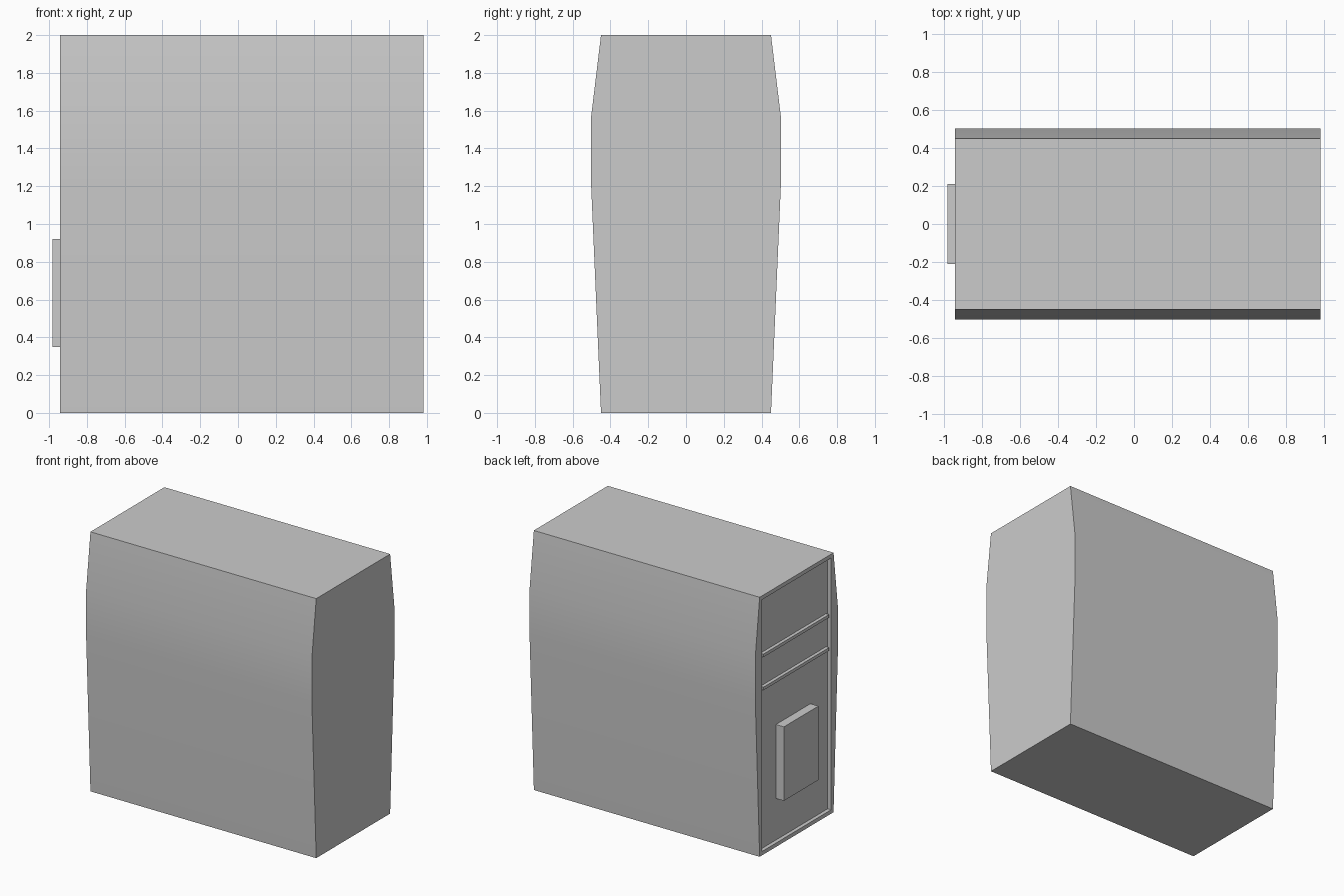
import bpy, bmesh

if "Cube" in bpy.data.objects:
    bpy.data.objects.remove(bpy.data.objects["Cube"])

FRONT, FLOOR, BACK = -0.943, -0.914, 0.982


def mesh_object(name, bm):
    bmesh.ops.recalc_face_normals(bm, faces=bm.faces)
    mesh = bpy.data.meshes.new(name)
    bm.to_mesh(mesh)
    bm.free()
    obj = bpy.data.objects.new(name, mesh)
    bpy.context.collection.objects.link(obj)
    return obj


def box(name, x0, x1, half_y, z0, z1):
    bm = bmesh.new()
    bmesh.ops.create_cube(bm, size=1)
    for v in bm.verts:
        v.co.x = x0 if v.co.x < 0 else x1
        v.co.y = half_y * (-1 if v.co.y < 0 else 1)
        v.co.z = z0 if v.co.z < 0 else z1
    return mesh_object(name, bm)


# case shell: bulging profile extruded from front panel to back
half = [(0.45, 0), (0.502, 1.2), (0.502, 1.57), (0.45, 2)]
profile = half + [(-y, z) for y, z in reversed(half)]
bm = bmesh.new()
face = bm.faces.new([bm.verts.new((FRONT, y, z)) for y, z in profile])
ext = bmesh.ops.extrude_face_region(bm, geom=[face], use_keep_orig=True)
for v in ext["geom"]:
    if isinstance(v, bmesh.types.BMVert):
        v.co.x = BACK
case = mesh_object("case_shell", bm)

# shallow recess for the front panel
cutter = box("panel_cutter", FRONT - 0.1, FLOOR, 0.42, 0.03, 1.97)
cutter.hide_render = True
mod = case.modifiers.new("panel_recess", "BOOLEAN")
mod.operation, mod.solver, mod.object = "DIFFERENCE", "EXACT", cutter
bpy.context.view_layer.objects.active = case
case.select_set(True)
cutter.select_set(False)
bpy.ops.object.modifier_apply(modifier=mod.name)
bpy.data.objects.remove(cutter)
bpy.ops.object.shade_smooth_by_angle(angle=0.5)

# drive bay divider bars
for i, z in enumerate((1.275, 1.53)):
    box(f"bay_divider_{i + 1}", FRONT + 0.003, FLOOR + 0.005, 0.4, z - 0.012, z + 0.012)

# raised front plate
box("front_plate", -0.982, FLOOR + 0.005, 0.21, 0.35, 0.92)
